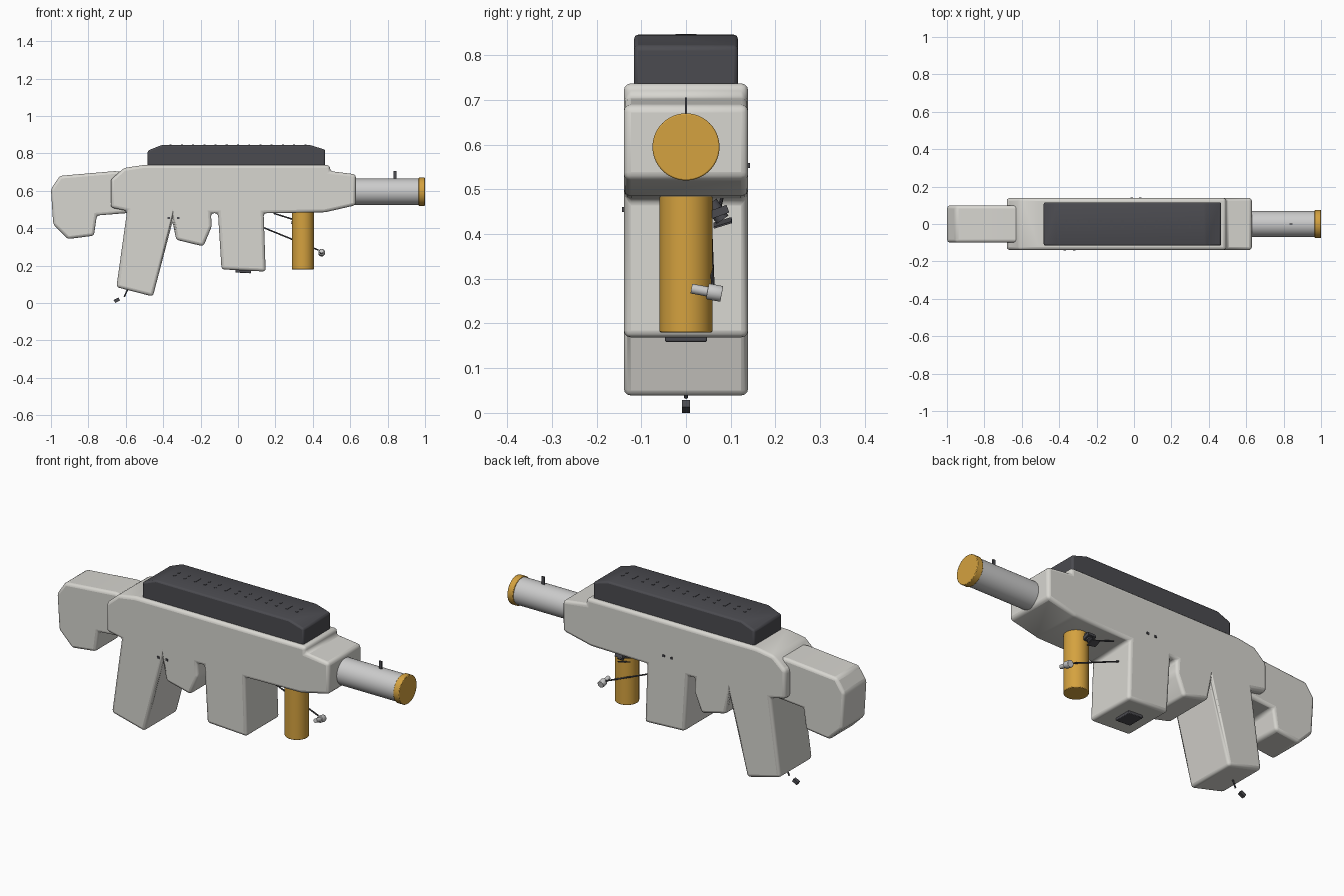
import bpy, bmesh, math
from mathutils import Vector

if "Cube" in bpy.data.objects:
    bpy.data.objects.remove(bpy.data.objects["Cube"])


def material(name, rgb):
    m = bpy.data.materials.new(name)
    m.diffuse_color = (*rgb, 1)
    m.use_nodes = True
    m.node_tree.nodes["Principled BSDF"].inputs["Base Color"].default_value = m.diffuse_color
    return m


LIGHT = material("light_shell", (0.68, 0.67, 0.63))
PALE = material("pale_metal", (0.72, 0.72, 0.71))
DARK = material("dark_grey", (0.07, 0.07, 0.08))
ORANGE = material("orange", (0.66, 0.36, 0.05))


def finish(bm, name, mat, bevel=0.0, segments=3):
    bmesh.ops.recalc_face_normals(bm, faces=bm.faces)
    me = bpy.data.meshes.new(name)
    bm.to_mesh(me)
    bm.free()
    ob = bpy.data.objects.new(name, me)
    bpy.context.collection.objects.link(ob)
    me.materials.append(mat)
    if bevel:
        b = ob.modifiers.new("soft_edges", 'BEVEL')
        b.width, b.segments = bevel, segments
        b.limit_method, b.angle_limit = 'ANGLE', math.radians(10)
    bpy.ops.object.select_all(action='DESELECT')
    ob.select_set(True)
    bpy.context.view_layer.objects.active = ob
    bpy.ops.object.shade_smooth_by_angle(angle=math.radians(35))
    return ob


def extrude_profile(name, pts, half, mat, bevel, segments=3):
    """Side outline in x-z, given thickness across y."""
    bm = bmesh.new()
    face = bm.faces.new([bm.verts.new((x, -half, z)) for x, z in pts])
    out = bmesh.ops.extrude_face_region(bm, geom=[face])
    verts = [g for g in out['geom'] if isinstance(g, bmesh.types.BMVert)]
    bmesh.ops.translate(bm, vec=(0, 2 * half, 0), verts=verts)
    return finish(bm, name, mat, bevel, segments)


def rod(name, a, b, r, mat, sides=12, bevel=0.0):
    a, b = Vector(a), Vector(b)
    bm = bmesh.new()
    bmesh.ops.create_cone(bm, cap_ends=True, segments=sides, radius1=r, radius2=r, depth=(b - a).length)
    ob = finish(bm, name, mat, bevel, 2)
    ob.location = (a + b) / 2
    ob.rotation_euler = (b - a).to_track_quat('Z', 'Y').to_euler()
    return ob


def box(name, loc, size, mat, rot=(0, 0, 0), bevel=0.0):
    bm = bmesh.new()
    bmesh.ops.create_cube(bm, size=1)
    bmesh.ops.scale(bm, vec=size, verts=bm.verts)
    ob = finish(bm, name, mat, bevel, 2)
    ob.location, ob.rotation_euler = loc, rot
    return ob


# Main shell: receiver, grip, guard and magazine in one outline
extrude_profile("main_shell", [
    (-0.68, 0.51), (-0.593, 0.493), (-0.65, 0.085), (-0.455, 0.035),
    (-0.35, 0.435), (-0.33, 0.338), (-0.185, 0.303), (-0.14, 0.41),
    (-0.145, 0.48), (-0.107, 0.48), (-0.088, 0.18), (0.148, 0.168),
    (0.137, 0.48), (0.465, 0.485), (0.63, 0.523), (0.63, 0.688),
    (0.492, 0.705), (0.492, 0.737), (-0.51, 0.737), (-0.61, 0.722),
    (-0.68, 0.66)], 0.139, LIGHT, 0.02)

# Shoulder stock
extrude_profile("stock", [
    (-1.0, 0.61), (-0.952, 0.68), (-0.66, 0.705), (-0.58, 0.70),
    (-0.58, 0.482), (-0.755, 0.468), (-0.77, 0.36), (-0.91, 0.342),
    (-0.988, 0.42)], 0.099, LIGHT, 0.015)

# Top cover with ridges
extrude_profile("top_cover", [
    (-0.483, 0.71), (-0.483, 0.815), (-0.405, 0.846), (0.38, 0.846),
    (0.466, 0.82), (0.466, 0.71)], 0.116, DARK, 0.009, 2)
for i in range(13):
    x = -0.36 + i * 0.06
    if i % 3 == 2:
        box(f"ridge_{i}", (x, 0, 0.845), (0.012, 0.044, 0.006), DARK)
    else:
        for y in (-0.018, 0.018):
            box(f"ridge_{i}_{y}", (x, y, 0.845), (0.01, 0.012, 0.006), DARK)

# Barrel, end cap and sight pin
rod("barrel", (0.60, 0, 0.595), (0.97, 0, 0.595), 0.07, PALE, 64)
rod("barrel_cap", (0.966, 0, 0.595), (1.0, 0, 0.595), 0.075, ORANGE, 64, 0.003)
box("sight_pin", (0.84, 0, 0.684), (0.015, 0.005, 0.044), DARK)

# Front hand grip
rod("fore_grip", (0.347, 0, 0.18), (0.347, 0, 0.50), 0.059, ORANGE, 48, 0.003)

# Magazine base plate
box("magazine_plate", (0.028, 0, 0.169), (0.085, 0.094, 0.016), DARK, (0, math.radians(3), 0), 0.003)

# Lever with stepped knob
rod("lever_rod", (0.12, 0.055, 0.41), (0.43, 0.06, 0.283), 0.004, DARK, 8)
rod("lever_knob", (0.447, 0.048, 0.272), (0.447, 0.08, 0.266), 0.018, PALE, 20, 0.002)
rod("lever_tip", (0.447, 0.012, 0.278), (0.447, 0.05, 0.271), 0.011, PALE, 16)

# Small latch mechanism beside the front grip
rod("latch_rod", (0.19, 0.08, 0.48), (0.33, 0.07, 0.436), 0.004, DARK, 8)
rod("latch_pivot", (0.33, 0.055, 0.47), (0.33, 0.082, 0.432), 0.016, DARK, 12)
box("latch_block", (0.33, 0.075, 0.45), (0.045, 0.04, 0.018), DARK, (0.35, 0, 0))
box("latch_plate", (0.31, 0.082, 0.425), (0.05, 0.042, 0.004), DARK, (0.3, 0.2, 0))

# Side pins
for i, x in enumerate((-0.37, -0.32)):
    box(f"front_pin_{i}", (x, -0.139, 0.455), (0.013, 0.008, 0.011), DARK)
for i, x in enumerate((-0.012, 0.034)):
    box(f"back_pin_{i}", (x, 0.139, 0.553), (0.013, 0.008, 0.011), DARK)

# Lanyard stub under the rear grip
rod("lanyard_rod", (-0.585, 0, 0.085), (-0.608, 0, 0.033), 0.004, DARK, 8)
box("lanyard_block", (-0.648, 0, 0.0147), (0.029, 0.018, 0.018), DARK, (0, math.radians(-27), 0))
